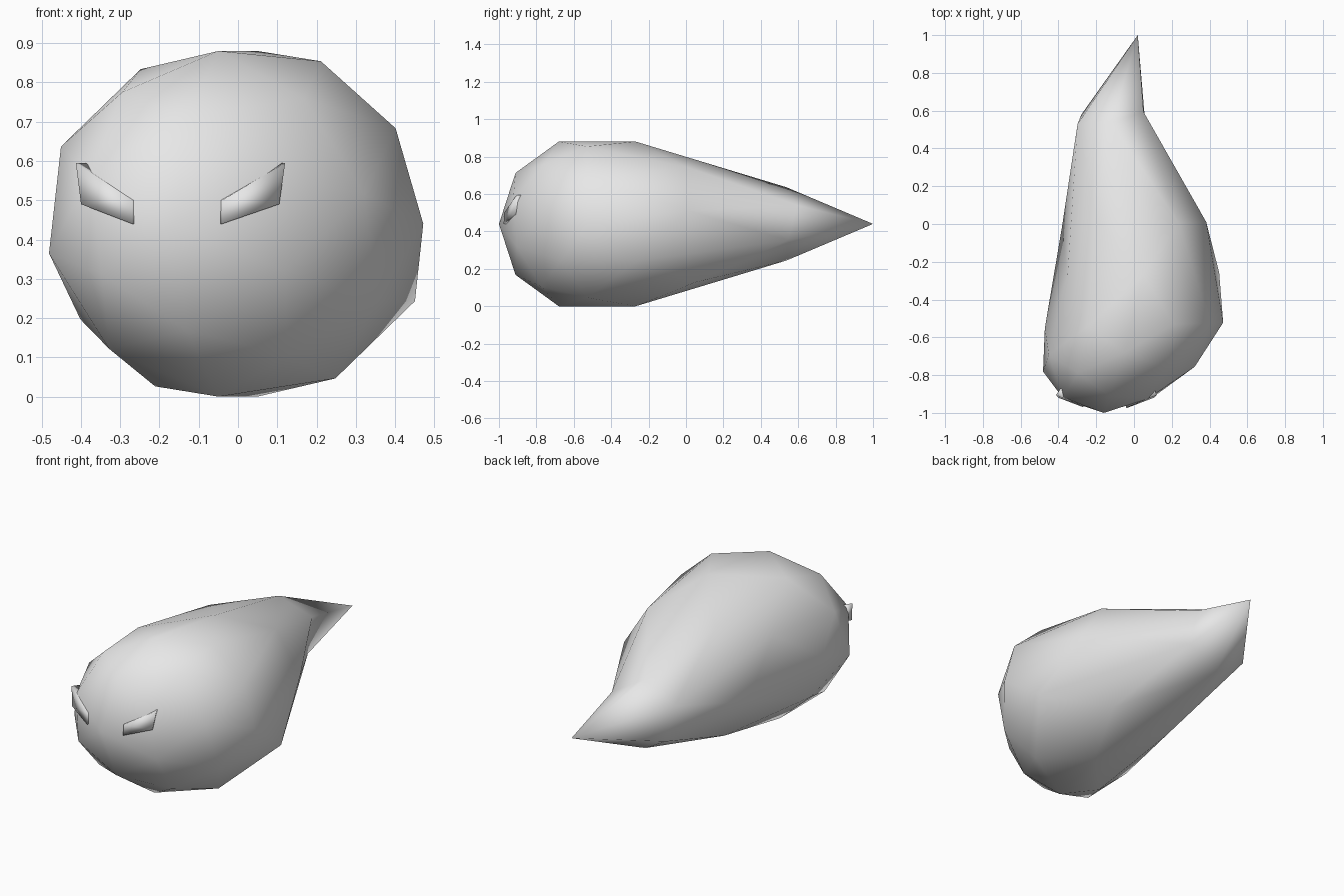
import bpy, bmesh, math
from mathutils import Vector

cube = bpy.data.objects.get("Cube")
if cube:
    bpy.data.objects.remove(cube, do_unlink=True)

grey = bpy.data.materials.new("plain_grey")
grey.use_nodes = True
colour = (0.8, 0.8, 0.8, 1)
grey.diffuse_color = colour
grey.node_tree.nodes["Principled BSDF"].inputs["Base Color"].default_value = colour


def finish(bm, name):
    """Turn a bmesh into a smooth grey object."""
    bmesh.ops.recalc_face_normals(bm, faces=bm.faces)
    for face in bm.faces:
        face.smooth = True
    mesh = bpy.data.meshes.new(name)
    bm.to_mesh(mesh)
    bm.free()
    mesh.materials.append(grey)
    obj = bpy.data.objects.new(name, mesh)
    bpy.context.collection.objects.link(obj)
    return obj


# Tail pull: depth behind the centre, side shift, back shift, cross-section scale
TAIL = [(-1, 0, 0, 1), (0, 0, 0, 1), (0.143, 0, 0.124, 1), (0.232, -0.08, 0.305, 0.95),
        (0.375, -0.25, 0.70, 0.72), (0.394, -0.25, 0.73, 0.78), (0.463, -0.14, 1.074, 0.8),
        (1, -0.14, 1.074, 0.8)]


def tail_pull(depth):
    for a, b in zip(TAIL, TAIL[1:]):
        if depth <= b[0]:
            f = (depth - a[0]) / (b[0] - a[0])
            return [p + (q - p) * f for p, q in zip(a[1:], b[1:])]


# Body: low-poly ball lying on its side, nose turned, back drawn into a tail
RADIUS, HALF_WIDTH, TURN = 0.463, 0.472, 0.16
CENTRE = Vector((0, -0.537, 0.44))
bm = bmesh.new()
bmesh.ops.create_icosphere(bm, subdivisions=2, radius=1)
for v in bm.verts:
    side, ring = v.co.z, math.hypot(v.co.x, v.co.y)
    angle = math.atan2(v.co.y, v.co.x) + math.radians(18)
    forward, up = ring * math.cos(angle), ring * math.sin(angle)
    depth = -RADIUS * forward
    dx, dy, scale = tail_pull(depth)
    v.co = CENTRE + Vector((HALF_WIDTH * side * scale - TURN * forward + dx,
                            depth + 0.015 * side + dy,
                            RADIUS * up * scale))
finish(bm, "body")


# Eyes: slanted four-sided plates set into the front
def eye(name, corners, inward):
    bm = bmesh.new()
    front = [bm.verts.new(c) for c in corners]
    back = [bm.verts.new(Vector(c) + Vector(inward)) for c in corners]
    bm.faces.new(front)
    bm.faces.new(back[::-1])
    for i in range(4):
        j = (i + 1) % 4
        bm.faces.new((front[i], back[i], back[j], front[j]))
    finish(bm, name)


eye("left_eye", [(-0.04, -0.972, 0.50), (-0.04, -0.975, 0.44),
                 (0.105, -0.92, 0.49), (0.12, -0.905, 0.595)], (-0.012, 0.035, 0))
eye("right_eye", [(-0.27, -0.965, 0.50), (-0.27, -0.97, 0.44),
                  (-0.40, -0.92, 0.49), (-0.413, -0.905, 0.595)], (0.025, 0.035, 0))
